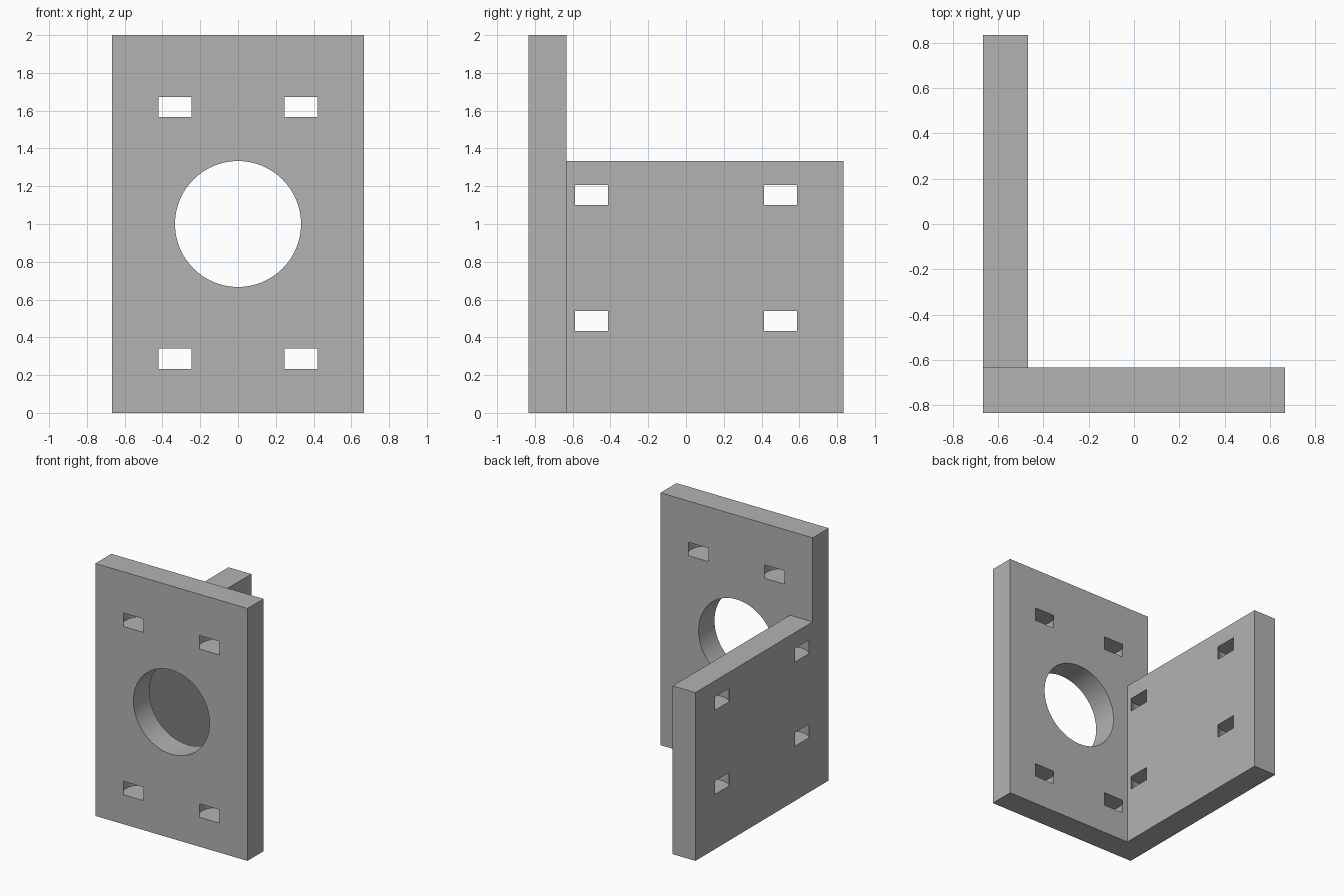
import bpy
import math
from mathutils import Matrix

if "Cube" in bpy.data.objects:
    bpy.data.objects.remove(bpy.data.objects["Cube"])

U = 2.0 / 60.0  # one design unit
T = 6 * U       # plate thickness
X0, Y0 = -20 * U, -25 * U

grey = bpy.data.materials.new("plain grey")
grey.diffuse_color = (0.45, 0.45, 0.45, 1.0)
grey.use_nodes = True
grey.node_tree.nodes["Principled BSDF"].inputs["Base Color"].default_value = grey.diffuse_color


def box(name, lo, hi):
    bpy.ops.mesh.primitive_cube_add(size=1)
    ob = bpy.context.object
    ob.name = name
    size = [h - l for l, h in zip(lo, hi)]
    mid = [(h + l) / 2 for l, h in zip(lo, hi)]
    ob.data.transform(Matrix.Translation(mid) @ Matrix.Diagonal((*size, 1)))
    return ob


def cylinder(name, radius, depth, loc, sides, rot):
    bpy.ops.mesh.primitive_cylinder_add(vertices=sides, radius=radius, depth=depth)
    ob = bpy.context.object
    ob.name = name
    ob.data.transform(Matrix.Translation(loc) @ rot)
    return ob


def combine(target, tool, operation):
    mod = target.modifiers.new("combine", 'BOOLEAN')
    mod.operation = operation
    mod.solver = 'EXACT'
    mod.object = tool
    bpy.context.view_layer.objects.active = target
    bpy.ops.object.modifier_apply(modifier=mod.name)
    bpy.data.objects.remove(tool)


# tall front plate joined with the lower side plate
bracket = box("angle_bracket", (X0, Y0, 0), (-X0, Y0 + T, 60 * U))
side = box("side_plate", (X0, Y0, 0), (X0 + T, -Y0, 40 * U))
combine(bracket, side, 'UNION')

# large round opening in the front plate
hole = cylinder("round_opening", 10 * U, 3 * T, (0, Y0 + T / 2, 30 * U), 96,
                Matrix.Rotation(math.pi / 2, 4, 'X'))
combine(bracket, hole, 'DIFFERENCE')

# slots: upright discs wider than the plates, breaking through both faces
slots = [(x * U, Y0 + T / 2, z * U) for x in (-10, 10) for z in (8.6, 48.6)]
slots += [(X0 + T / 2, y * U, z * U) for y in (-15, 15) for z in (14.6, 34.6)]
for loc in slots:
    disc = cylinder("slot_disc", 4 * U, 3.2 * U, loc, 64,
                    Matrix.Rotation(math.pi / 64, 4, 'Z'))
    combine(bracket, disc, 'DIFFERENCE')

# finish
bracket.data.materials.clear()
bracket.data.materials.append(grey)
for poly in bracket.data.polygons:
    poly.material_index = 0
bpy.ops.object.select_all(action='DESELECT')
bracket.select_set(True)
bpy.context.view_layer.objects.active = bracket
bpy.ops.object.shade_smooth_by_angle(angle=math.radians(30))
